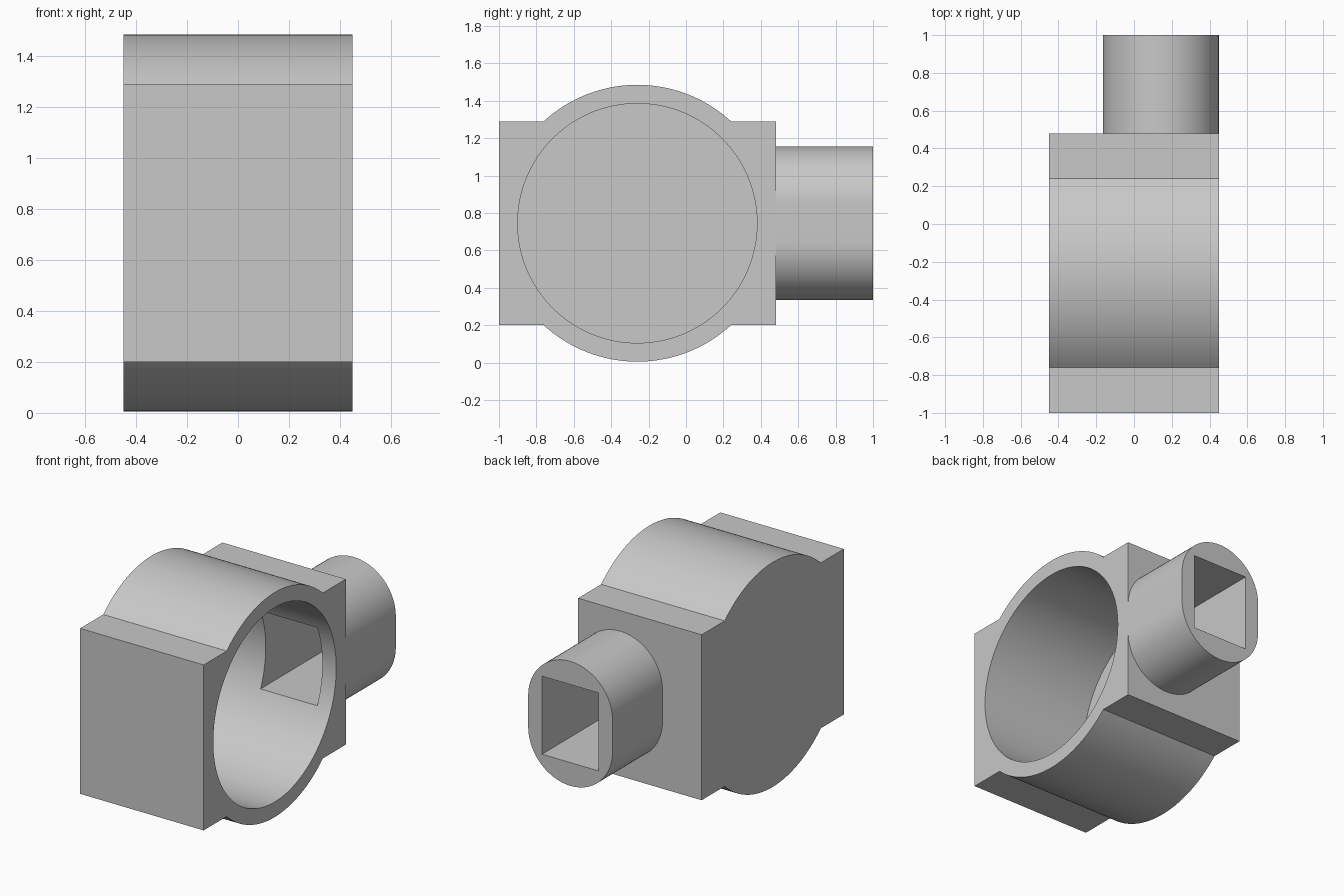
import bpy
import bmesh
from math import sin, cos, pi, asin, radians
from mathutils import Vector

default = bpy.data.objects.get("Cube")
if default:
    bpy.data.objects.remove(default, do_unlink=True)

# Overall sizes
HALF = 0.45                  # half width of the housing
CY, CZ = -0.26, 0.745        # centre of the round chamber
R_OUT, R_IN = 0.74, 0.64
BOX_Y, BOX_Z = 0.74, 0.545   # half sizes of the square block
WALL = 0.10
STEM_X, STEM_R, STEM_FLAT = 0.1425, 0.3075, 0.1025

grey = bpy.data.materials.new("light_grey")
grey.use_nodes = True
colour = (0.58, 0.58, 0.58, 1)
grey.diffuse_color = colour
grey.node_tree.nodes["Principled BSDF"].inputs["Base Color"].default_value = colour


def arc(cx, cy, r, start, end, steps):
    return [(cx + r * cos(start + (end - start) * i / steps),
             cy + r * sin(start + (end - start) * i / steps))
            for i in range(steps + 1)]


def prism(name, outline, axis, low, high):
    """Extrude a closed outline along x (outline is y, z) or y (outline is x, z)."""
    place = (lambda p: (low, p[0], p[1])) if axis == "x" else (lambda p: (p[0], low, p[1]))
    shift = Vector((high - low, 0, 0)) if axis == "x" else Vector((0, high - low, 0))
    bm = bmesh.new()
    face = bm.faces.new([bm.verts.new(place(p)) for p in outline])
    new = bmesh.ops.extrude_face_region(bm, geom=[face], use_keep_orig=True)["geom"]
    bmesh.ops.translate(bm, vec=shift, verts=[g for g in new if isinstance(g, bmesh.types.BMVert)])
    bmesh.ops.recalc_face_normals(bm, faces=bm.faces)
    mesh = bpy.data.meshes.new(name)
    bm.to_mesh(mesh)
    bm.free()
    mesh.materials.append(grey)
    obj = bpy.data.objects.new(name, mesh)
    bpy.context.collection.objects.link(obj)
    return obj


def activate(obj):
    bpy.ops.object.select_all(action="DESELECT")
    obj.select_set(True)
    bpy.context.view_layer.objects.active = obj


def cut(obj, cutter):
    mod = obj.modifiers.new("cut", "BOOLEAN")
    mod.operation = "DIFFERENCE"
    mod.solver = "EXACT"
    mod.object = cutter
    activate(obj)
    bpy.ops.object.modifier_apply(modifier=mod.name)


# Housing: square block with the round chamber bulging above and below
a = asin(BOX_Z / R_OUT)
top, bottom = CZ + BOX_Z, CZ - BOX_Z
outline = [(CY + BOX_Y, bottom), (CY + BOX_Y, top)]
outline += arc(CY, CZ, R_OUT, a, pi - a, 48)
outline += [(CY - BOX_Y, top), (CY - BOX_Y, bottom)]
outline += arc(CY, CZ, R_OUT, pi + a, 2 * pi - a, 48)
housing = prism("housing", outline, "x", -HALF, HALF)

# Stem: rounded tube with straight sides
rounded = arc(STEM_X, CZ + STEM_FLAT, STEM_R, 0, pi, 40)
rounded += arc(STEM_X, CZ - STEM_FLAT, STEM_R, pi, 2 * pi, 40)
stem = prism("stem", rounded, "y", CY + BOX_Y, 1.0)

# Cutters: round chamber open on one side, rectangular passage through the stem
chamber = prism("chamber_cutter", arc(CY, CZ, R_IN, 0, 2 * pi, 128)[:-1], "x", WALL - HALF, HALF + 0.2)
px, pz = 0.2065, 0.257
passage = prism("passage_cutter", [(STEM_X + sx * px, CZ + sz * pz)
                                   for sx, sz in ((-1, -1), (1, -1), (1, 1), (-1, 1))],
                "y", CY, 1.2)
cut(housing, chamber)
cut(housing, passage)
cut(stem, passage)
for cutter in (chamber, passage):
    bpy.data.objects.remove(cutter, do_unlink=True)

for part in (housing, stem):
    activate(part)
    bpy.ops.object.shade_smooth_by_angle(angle=radians(25))
